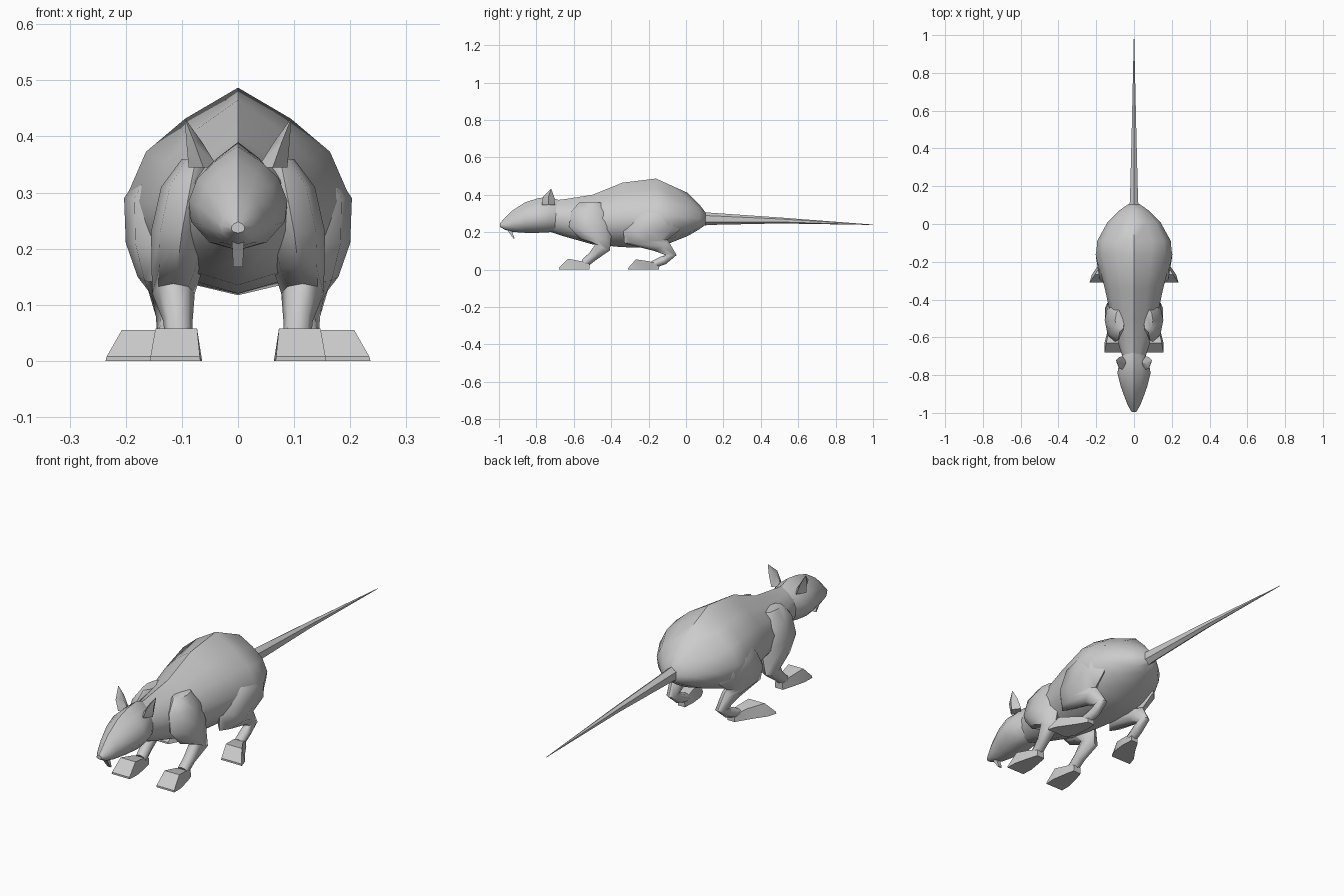
import bpy, bmesh, math
from mathutils import Vector

if "Cube" in bpy.data.objects:
    bpy.data.objects.remove(bpy.data.objects["Cube"], do_unlink=True)

grey = bpy.data.materials.new("plain grey")
grey.use_nodes = True
grey.diffuse_color = (0.6, 0.6, 0.6, 1)
grey.node_tree.nodes["Principled BSDF"].inputs["Base Color"].default_value = (0.6, 0.6, 0.6, 1)


def loft(name, rings, smooth=50):
    """Skin a list of rings, cap both ends and shade smooth."""
    bm = bmesh.new()
    loops = [[bm.verts.new(p) for p in ring] for ring in rings]
    n = len(loops[0])
    for a, b in zip(loops, loops[1:]):
        for i in range(n):
            j = (i + 1) % n
            bm.faces.new((a[i], a[j], b[j], b[i]))
    bm.faces.new(loops[0])
    bm.faces.new(loops[-1])
    bmesh.ops.recalc_face_normals(bm, faces=bm.faces)
    mesh = bpy.data.meshes.new(name)
    bm.to_mesh(mesh)
    bm.free()
    obj = bpy.data.objects.new(name, mesh)
    bpy.context.collection.objects.link(obj)
    mesh.materials.append(grey)
    bpy.ops.object.select_all(action='DESELECT')
    obj.select_set(True)
    bpy.context.view_layer.objects.active = obj
    bpy.ops.object.shade_smooth_by_angle(angle=math.radians(smooth))
    return obj


def body_ring(y, bottom, mid, top, half):
    """Upright ring: peaked back, rounded belly."""
    shape = [(0, 1), (.47, .72), (.82, .42), (1, 0), (.95, -.42), (.58, -.84), (0, -1)]
    shape += [(-x, z) for x, z in shape[-2:0:-1]]
    return [(x * half, y, mid + z * (top - mid if z > 0 else mid - bottom)) for x, z in shape]


def limb_ring(x, y, z, wide, deep, tilt=0, sides=8, start=0):
    """Ring across a limb; tilt turns it about x."""
    t = math.radians(tilt)
    across = Vector((0, math.cos(t), math.sin(t)))
    pts = []
    for i in range(sides):
        a = math.tau * i / sides + start
        pts.append(Vector((x, y, z)) + Vector((wide * math.cos(a), 0, 0)) + across * deep * math.sin(a))
    return pts


def box_ring(x, y, low, high, wide, top_wide):
    """Four-cornered upright ring."""
    return [(x - wide, y, low), (x + wide, y, low), (x + top_wide, y, high), (x - top_wide, y, high)]


def mirrored(name, rings, smooth=50):
    for side, s in (("left", 1), ("right", -1)):
        loft(side + "_" + name, [[(s * p[0], p[1], p[2]) for p in r] for r in rings], smooth)


# Trunk from neck to rump
loft("trunk", [body_ring(*r) for r in [
    (-.72, .20, .29, .37, .055),
    (-.66, .18, .28, .375, .075),
    (-.50, .135, .27, .40, .12),
    (-.34, .12, .28, .465, .155),
    (-.16, .117, .29, .487, .20),
    (-.09, .14, .29, .455, .195),
    (.01, .18, .28, .41, .14),
    (.07, .215, .27, .35, .08),
    (.105, .24, .27, .305, .03)]])

# Head, tapering to the snout
loft("head", [body_ring(*r) for r in [
    (-.995, .228, .238, .248, .012),
    (-.965, .212, .24, .28, .03),
    (-.93, .202, .255, .315, .045),
    (-.86, .197, .275, .36, .07),
    (-.79, .197, .285, .382, .088),
    (-.73, .20, .29, .39, .078),
    (-.68, .205, .29, .372, .055)]])

# Tail
loft("tail", [limb_ring(0, y, z, w, d, 90, 6, math.pi / 6) for y, z, w, d in [
    (.07, .27, .032, .04), (.12, .272, .025, .033), (.5, .263, .014, .016), (1, .24, .001, .001)]])

# Ears
mirrored("ear", [limb_ring(*r, sides=4) for r in [
    (.062, -.735, .345, .026, .035),
    (.078, -.735, .39, .014, .03),
    (.094, -.722, .43, .001, .002)]])

# Front teeth
loft("front_teeth", [limb_ring(0, y, z, w, d, sides=4, start=math.pi / 4) for y, z, w, d in [
    (-.95, .222, .016, .018), (-.92, .167, .012, .005)]], 30)

# Front limbs: shoulder, upper arm, elbow, wrist
mirrored("front_leg", [limb_ring(*r) for r in [
    (.075, -.51, .36, .025, .06),
    (.085, -.515, .31, .052, .10),
    (.10, -.51, .23, .055, .115),
    (.108, -.485, .165, .046, .085),
    (.115, -.445, .12, .038, .042, -25),
    (.107, -.50, .07, .026, .026, -50),
    (.105, -.545, .032, .025, .024, -60)]])

# Front feet
mirrored("front_foot", [box_ring(*r) for r in [
    (.105, -.515, 0, .03, .02, .018),
    (.107, -.56, 0, .045, .032, .025),
    (.11, -.63, 0, .058, .046, .037),
    (.112, -.68, 0, .008, .045, .044)]], 35)

# Hind limbs: thigh, knee, hock, ankle
mirrored("hind_leg", [limb_ring(*r) for r in [
    (.12, -.14, .37, .03, .06),
    (.14, -.16, .29, .063, .12),
    (.142, -.185, .21, .058, .15),
    (.137, -.215, .15, .042, .115, 5),
    (.13, -.13, .125, .03, .045, 35),
    (.122, -.08, .078, .024, .03, 0),
    (.122, -.12, .05, .023, .024, -55),
    (.13, -.18, .025, .025, .02, -75)]])

# Hind feet, turned outward
mirrored("hind_foot", [box_ring(*r) for r in [
    (.125, -.145, 0, .03, .018, .016),
    (.14, -.20, 0, .045, .036, .025),
    (.167, -.268, 0, .055, .056, .04),
    (.184, -.31, 0, .008, .052, .05)]], 35)
